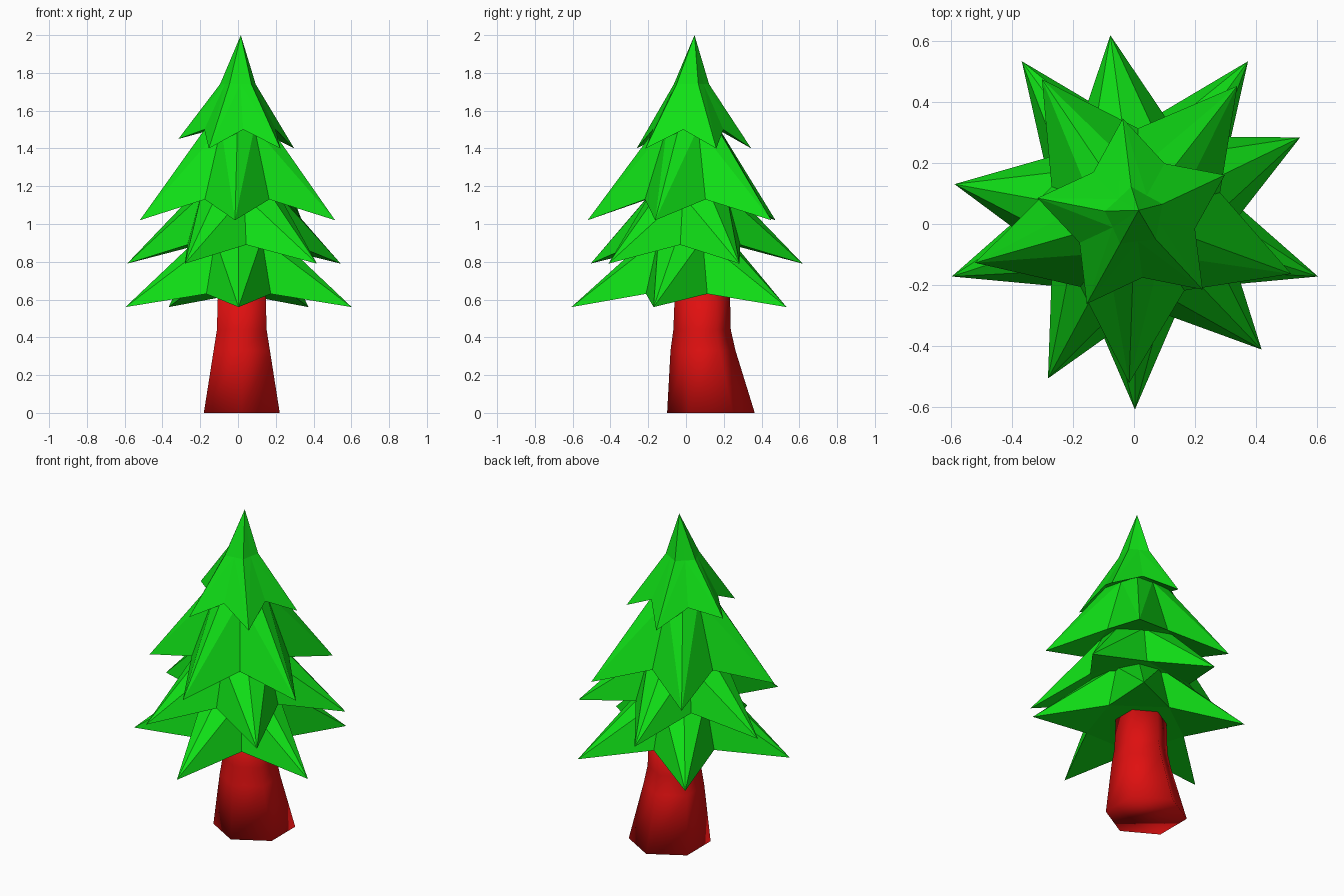
import bpy, bmesh
from math import sin, cos, radians

if "Cube" in bpy.data.objects:
    bpy.data.objects.remove(bpy.data.objects["Cube"])


def material(name, rgb):
    m = bpy.data.materials.new(name)
    m.diffuse_color = (*rgb, 1)
    m.use_nodes = True
    m.node_tree.nodes["Principled BSDF"].inputs["Base Color"].default_value = m.diffuse_color
    return m


def make_object(name, bm, mat):
    bmesh.ops.recalc_face_normals(bm, faces=bm.faces[:])
    mesh = bpy.data.meshes.new(name)
    bm.to_mesh(mesh)
    bm.free()
    mesh.materials.append(mat)
    ob = bpy.data.objects.new(name, mesh)
    bpy.context.collection.objects.link(ob)
    return ob


def polar(cx, cy, r, deg, z):
    return (cx + r * cos(radians(deg)), cy + r * sin(radians(deg)), z)


def bridge(bm, a, b):
    n = len(a)
    for i in range(n):
        j = (i + 1) % n
        bm.faces.new((a[i], a[j], b[j], b[i]))


green = material("needles", (0.005, 0.74, 0.008))
red = material("bark", (0.74, 0.005, 0.005))


def tier(name, start, tip, notch, top, apex=None, raised=None):
    """Five-pointed skirt; tip/notch are (radius, z), top is (ridge r, valley r, z)."""
    bm = bmesh.new()
    cx, cy = 0.003, 0.023
    low, high = [], []
    for i in range(10):
        a = start + 36 * i
        r, z = notch if i % 2 else tip
        if i == raised:
            z += 0.05
        low.append(bm.verts.new(polar(cx, cy, r, a, z)))
        high.append(bm.verts.new(polar(cx, cy, top[i % 2], a, top[2])))
    for i in range(10):
        j = (i + 1) % 10
        t, n = (i, j) if i % 2 == 0 else (j, i)
        bm.faces.new((low[i], low[j], high[n]))
        bm.faces.new((low[t], high[n], high[t]))
        if apex:
            continue
    # Underside: drooping points around a flat middle
    notches = low[1::2]
    bm.faces.new(notches)
    for i in range(0, 10, 2):
        bm.faces.new((low[i - 1], low[i], low[i + 1]))
    # Close the upper end
    if apex:
        p = bm.verts.new(apex)
        for i in range(10):
            bm.faces.new((high[i], high[(i + 1) % 10], p))
    else:
        bm.faces.new(high)
    make_object(name, bm, green)


# Foliage skirts, bottom to top
tier("foliage_bottom", -90, (0.63, 0.56), (0.29, 0.63), (0.23, 0.21, 0.92))
tier("foliage_lower", -46.3, (0.60, 0.79), (0.30, 0.89), (0.25, 0.22, 1.15))
tier("foliage_upper", -92, (0.544, 1.02), (0.29, 1.13), (0.18, 0.15, 1.51))
tier("foliage_top", -47, (0.325, 1.40), (0.20, 1.50), (0.10, 0.08, 1.74),
     apex=(0.015, 0.045, 2.0), raised=6)

# Leaning six-sided trunk: centre y, radius, height
bm = bmesh.new()
rings = []
for cy, r, z in [(0.132, 0.232, 0), (0.09, 0.172, 0.33),
                 (0.085, 0.152, 0.44), (0.087, 0.145, 0.66)]:
    rings.append([bm.verts.new(polar(0.02, cy, r, 30 + 60 * i, z)) for i in range(6)])
for a, b in zip(rings, rings[1:]):
    bridge(bm, a, b)
bm.faces.new(rings[0])
bm.faces.new(rings[-1])
trunk = make_object("trunk", bm, red)
for p in trunk.data.polygons:
    p.use_smooth = True
